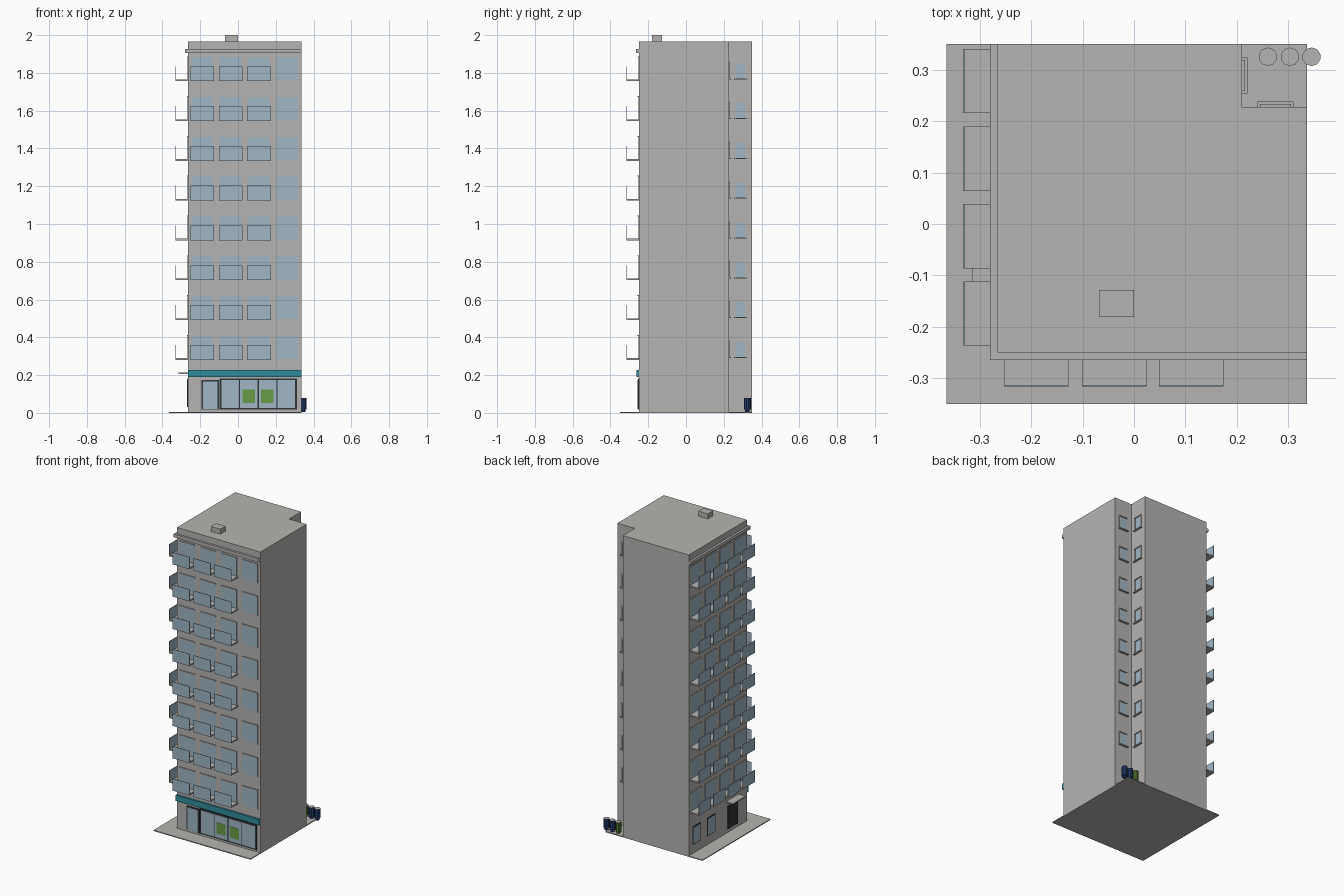
import bpy, bmesh, math
from mathutils import Matrix, Vector

if "Cube" in bpy.data.objects:
    bpy.data.objects.remove(bpy.data.objects["Cube"])


def material(name, r, g, b):
    m = bpy.data.materials.new(name)
    m.diffuse_color = (r, g, b, 1)
    m.use_nodes = True
    m.node_tree.nodes["Principled BSDF"].inputs["Base Color"].default_value = m.diffuse_color
    return m


CONCRETE = material("concrete_grey", 0.47, 0.455, 0.44)
GLASS = material("window_blue", 0.35, 0.47, 0.55)
TEAL = material("sign_teal", 0.03, 0.26, 0.34)
FRAME = material("frame_dark", 0.03, 0.035, 0.04)
GREEN = material("poster_green", 0.14, 0.33, 0.06)
BIN_BLUE = material("bin_blue", 0.018, 0.045, 0.16)
BIN_GREEN = material("bin_green", 0.09, 0.2, 0.035)

X0, X1, Y0, Y1 = -0.265, 0.336, -0.25, 0.35   # building walls
NX, NY = 0.21, 0.227                          # rear corner notch


def finish(name, bm, *mats):
    bmesh.ops.recalc_face_normals(bm, faces=bm.faces)
    me = bpy.data.meshes.new(name)
    bm.to_mesh(me)
    bm.free()
    for m in mats:
        me.materials.append(m)
    ob = bpy.data.objects.new(name, me)
    bpy.context.collection.objects.link(ob)
    return ob


def boxes(name, mat, bounds):
    """One mesh made of boxes given as two opposite corners."""
    bm = bmesh.new()
    for a, b in bounds:
        a, b = Vector(a), Vector(b)
        size = [abs(v) for v in b - a]
        bmesh.ops.create_cube(bm, size=1, matrix=Matrix.Translation((a + b) / 2) @ Matrix.Diagonal((*size, 1)))
    return finish(name, bm, mat)


# Wall mappings: u along the wall, d outward, z up
def front(u, d, z): return (u, Y0 - d, z)
def left(u, d, z): return (X0 - d, u, z)
def notch_side(u, d, z): return (NX + d, u, z)
def notch_back(u, d, z): return (u, NY + d, z)


def plate(wall, u0, u1, z0, z1, d, d0=-0.005):
    return wall(u0, d0, z0), wall(u1, d, z1)


# Pavement slab
boxes("pavement", CONCRETE, [((-0.364, -0.35, 0), (X1, 0.35, 0.006))])

# Tower with a notched rear corner
bm = bmesh.new()
outline = [(X0, Y0), (X1, Y0), (X1, NY), (NX, NY), (NX, Y1), (X0, Y1)]
base = bm.faces.new([bm.verts.new((x, y, 0.003)) for x, y in outline])
ext = bmesh.ops.extrude_face_region(bm, geom=[base])
for v in ext["geom"]:
    if isinstance(v, bmesh.types.BMVert):
        v.co.z = 1.967
bm.faces.ensure_lookup_table()
finish("tower", bm, CONCRETE)

# Cornice along front and left, and rooftop vent
boxes("cornice", CONCRETE, [
    ((-0.28, -0.264, 1.905), (X1, Y0 + 0.01, 1.926)),
    ((-0.28, -0.264, 1.905), (X0 + 0.01, Y1, 1.926))])
boxes("roof_vent", CONCRETE, [((-0.068, -0.181, 1.96), (0.0, -0.128, 2.0))])

# Repeating storeys
glass, lintels, slabs, railings, frames = [], [], [], [], []
balconies = [(front, u) for u in (-0.19, -0.0385, 0.111)]
balconies += [(left, u) for u in (0.278, 0.127, -0.0235, -0.174)]
for floor in range(8):
    z = 0.281 + floor * 0.2107
    for wall, u in balconies + [(front, 0.262)]:
        glass.append(plate(wall, u - 0.056, u + 0.056, z + 0.005, z + 0.127, 0.002))
        lintels.append(plate(wall, u - 0.056, u + 0.056, z + 0.127, z + 0.132, 0.006))
    for wall, u in balconies:
        slabs.append(plate(wall, u - 0.0625, u + 0.0625, z, z + 0.009, 0.064))
        railings.append(plate(wall, u - 0.0625, u + 0.0625, z, z + 0.079, 0.066, 0.063))
    # Small windows in the notch with frame and sill
    for wall, u in ((notch_side, 0.289), (notch_back, 0.275)):
        zb, zt = z + 0.016, z + 0.095
        glass.append(plate(wall, u - 0.024, u + 0.024, zb, zt, 0.002))
        frames += [plate(wall, u - 0.03, u - 0.024, zb, zt, 0.005),
                   plate(wall, u + 0.024, u + 0.03, zb, zt, 0.005),
                   plate(wall, u - 0.03, u + 0.03, zt, zt + 0.006, 0.006),
                   plate(wall, u - 0.035, u + 0.035, zb - 0.006, zb, 0.011)]
boxes("windows", GLASS, glass)
boxes("window_lintels", CONCRETE, lintels)
boxes("balcony_slabs", CONCRETE, slabs)
boxes("balcony_glass", GLASS, railings)
boxes("notch_window_frames", CONCRETE, frames)

# Shop front: sign band, dark frames, panes and posters
boxes("sign_band", TEAL, [plate(front, X0, X1, 0.19, 0.228, 0.013)])
boxes("shop_frame", FRAME, [plate(front, -0.097, 0.312, 0.018, 0.183, 0.004),
                            plate(front, -0.192, -0.1, 0.018, 0.175, 0.004)])
panes = [plate(front, -0.088 + i * 0.099, 0.005 + i * 0.099, 0.027, 0.173, 0.006) for i in range(4)]
panes.append(plate(front, -0.184, -0.108, 0.02, 0.167, 0.006))
boxes("shop_panes", GLASS, panes)
boxes("posters", GREEN, [plate(front, u - 0.032, u + 0.032, 0.053, 0.124, 0.008) for u in (0.057, 0.155)])

# Side entrance: two windows, door and canopy
side = (0.272, 0.122)
boxes("side_window_frames", FRAME, [plate(left, u - 0.042, u + 0.042, 0.063, 0.181, 0.003) for u in side])
boxes("side_windows", GLASS, [plate(left, u - 0.036, u + 0.036, 0.069, 0.175, 0.005) for u in side])
boxes("side_door", FRAME, [plate(left, -0.152, -0.048, 0.03, 0.178, 0.005)])
boxes("side_canopy", CONCRETE, [plate(left, -0.165, -0.035, 0.206, 0.213, 0.05)])

# Waste bins with grey lids
for i, (x, mat) in enumerate(((0.26, BIN_GREEN), (0.303, BIN_BLUE), (0.345, BIN_BLUE))):
    bm = bmesh.new()
    for r, z0, z1 in ((0.018, 0.018, 0.08), (0.012, 0.005, 0.018)):
        bmesh.ops.create_cone(bm, cap_ends=True, segments=10, radius1=r, radius2=r, depth=z1 - z0,
                              matrix=Matrix.Translation((x, 0.325, (z0 + z1) / 2)))
    bm.normal_update()
    for f in bm.faces:
        f.material_index = int(f.normal.z > 0.9 and f.calc_center_median().z > 0.07)
    finish(f"bin_{i + 1}", bm, mat, CONCRETE)
